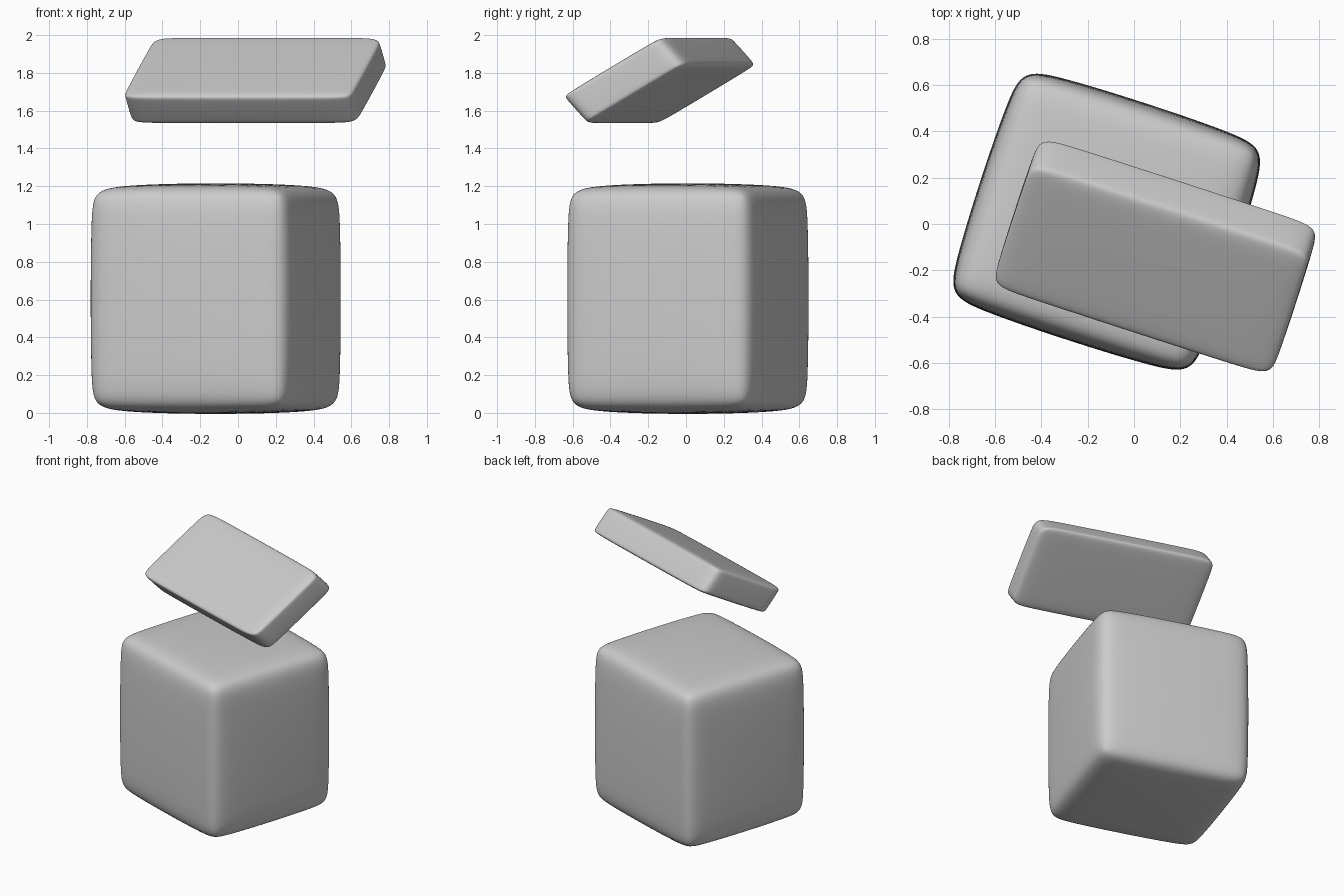
import bpy
from mathutils import Vector
from math import cos, sin, radians

if "Cube" in bpy.data.objects:
    bpy.data.objects.remove(bpy.data.objects["Cube"])


def soft_block(name, centre, a, b, c, soft):
    """Box spanned by three edge vectors, softened by a bevel and subdivision."""
    centre, a, b, c = Vector(centre), Vector(a), Vector(b), Vector(c)
    bpy.ops.mesh.primitive_cube_add(size=1)
    ob = bpy.context.object
    ob.name = name
    for v in ob.data.vertices:
        x, y, z = v.co
        v.co = centre + a * x + b * y + c * z
    bevel = ob.modifiers.new("soft_edges", 'BEVEL')
    bevel.width = soft
    bevel.segments = 1
    bevel.limit_method = 'NONE'
    sub = ob.modifiers.new("smooth", 'SUBSURF')
    sub.levels = sub.render_levels = 4
    bpy.ops.object.shade_smooth()
    return ob


t = radians(-18)
along = Vector((cos(t), sin(t), 0))
across = Vector((-sin(t), cos(t), 0))

# Upright body with generously rounded edges
soft_block("body", (-0.118, 0.01, 0.605), along * 1.155, across * 1.085, (0, 0, 1.23), 0.06)

# Floating slanted lid: its short sides lean, so it is a sheared slab
slab_depth = across * 0.57 + Vector((0, 0, 0.325))
slab_thick = across * -0.154 + Vector((0, 0, 0.163))
soft_block("lid", (0.0925, -0.14, 1.76), along * 1.28, slab_depth, slab_thick, 0.015)
